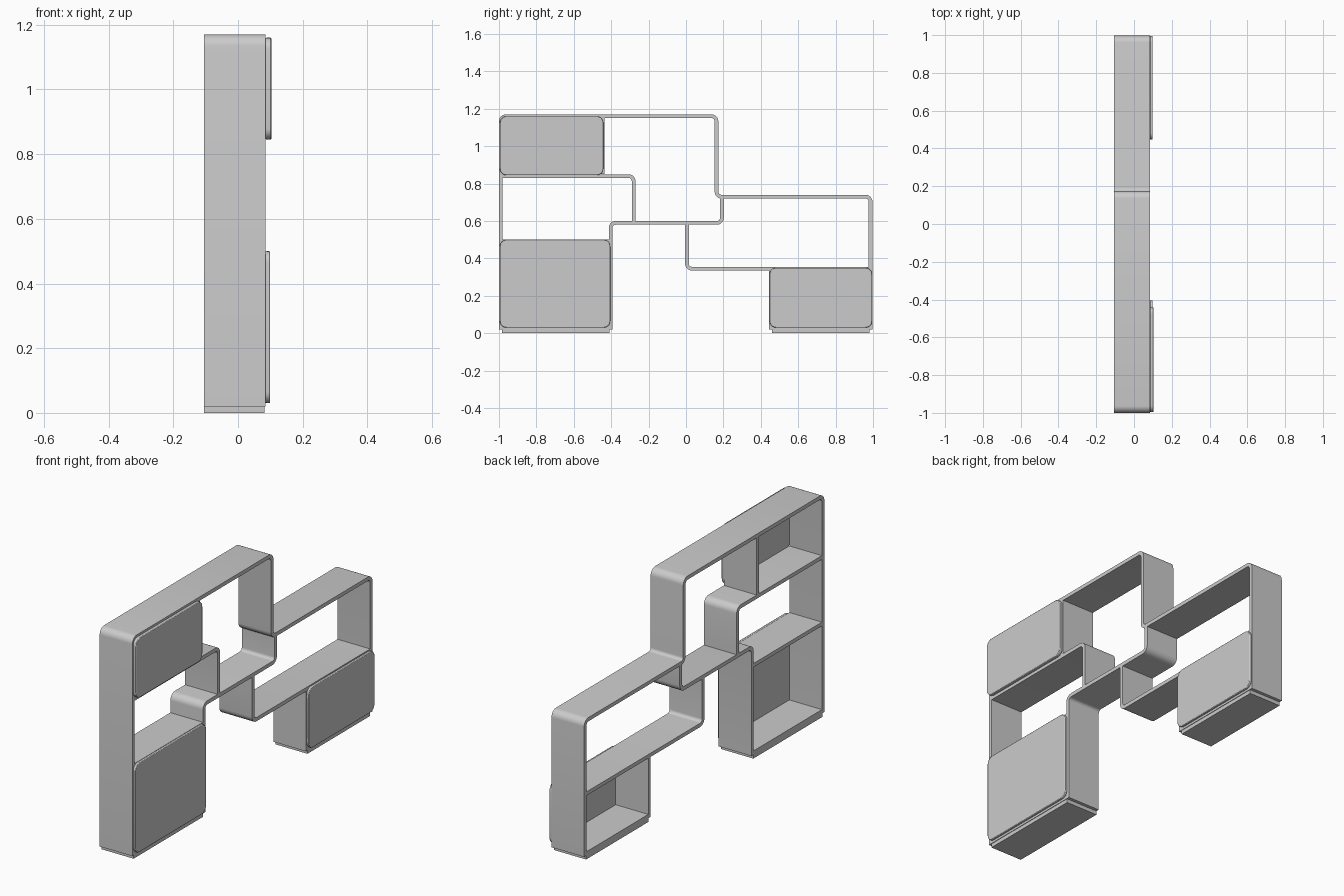
import bpy, bmesh, math
from mathutils import Vector

cube = bpy.data.objects.get("Cube")
if cube:
    bpy.data.objects.remove(cube, do_unlink=True)

BACK, FRONT, T = -0.105, 0.085, 0.02

grey = bpy.data.materials.new("matte grey")
grey.use_nodes = True
grey.diffuse_color = (0.6, 0.6, 0.6, 1)
grey.node_tree.nodes["Principled BSDF"].inputs["Base Color"].default_value = (0.6, 0.6, 0.6, 1)


def rounded(points, radius, closed=False, steps=6):
    """Replace the corners of a (y, z) path with arcs."""
    pts = [Vector(p) for p in points]
    n, out = len(pts), []
    for i, p in enumerate(pts):
        if not closed and i in (0, n - 1):
            out.append(p)
            continue
        a = (pts[i - 1] - p).normalized() * radius
        b = (pts[(i + 1) % n] - p).normalized() * radius
        centre = p + a + b
        for k in range(steps + 1):
            ang = k / steps * math.pi / 2
            out.append(centre - b * math.cos(ang) - a * math.sin(ang))
    return out


def extrude(name, outline, x0, x1, bevel=0):
    """Solid made from a (y, z) outline, extruded along x."""
    bm = bmesh.new()
    face = bm.faces.new([bm.verts.new((x0, p.x, p.y)) for p in outline])
    new = bmesh.ops.extrude_face_region(bm, geom=[face])["geom"]
    bmesh.ops.translate(bm, vec=(x1 - x0, 0, 0),
                        verts=[v for v in new if isinstance(v, bmesh.types.BMVert)])
    bmesh.ops.recalc_face_normals(bm, faces=bm.faces)
    mesh = bpy.data.meshes.new(name)
    bm.to_mesh(mesh)
    bm.free()
    mesh.materials.append(grey)
    obj = bpy.data.objects.new(name, mesh)
    bpy.context.collection.objects.link(obj)
    if bevel:
        mod = obj.modifiers.new("soft edge", "BEVEL")
        mod.width, mod.segments = bevel, 2
        mod.limit_method, mod.angle_limit = "ANGLE", math.radians(60)
    bpy.ops.object.select_all(action="DESELECT")
    obj.select_set(True)
    bpy.context.view_layer.objects.active = obj
    bpy.ops.object.shade_smooth_by_angle(angle=math.radians(30))
    return obj


def board(name, points, radius=0.027):
    """Bent board of constant thickness following a centre line."""
    path = rounded(points, radius)
    left, right = [], []
    for i, p in enumerate(path):
        d0 = (p - path[max(i - 1, 0)]).normalized()
        d1 = (path[min(i + 1, len(path) - 1)] - p).normalized()
        d = (d0 + d1).normalized()
        side = Vector((-d.y, d.x)) * T / 2
        left.append(p + side)
        right.append(p - side)
    return extrude(name, left + right[::-1], BACK, FRONT)


def box(y0, y1, z0, z1):
    return [Vector(p) for p in ((y0, z0), (y1, z0), (y1, z1), (y0, z1))]


# Bent boards forming the stepped frame
board("outer_frame", [(-0.99, 0.02), (-0.99, 1.16), (0.163, 1.16),
                      (0.163, 0.73), (0.987, 0.73), (0.987, 0.02)])
board("upper_shelf", [(-0.98, 0.84), (-0.28, 0.84), (-0.28, 0.6)])
board("middle_shelf", [(-0.403, 0.02), (-0.403, 0.59), (0.192, 0.59), (0.192, 0.72)])
board("lower_shelf", [(0.005, 0.58), (0.005, 0.345), (0.977, 0.345)])

# Straight dividers and cabinet panels
board("upper_cabinet_side", [(-0.447, 0.85), (-0.447, 1.15)])
board("small_cabinet_side", [(0.453, 0.02), (0.453, 0.335)])
board("large_cabinet_top", [(-0.98, 0.49), (-0.413, 0.49)])
board("large_cabinet_floor", [(-0.98, 0.03), (-0.413, 0.03)])
board("small_cabinet_floor", [(0.463, 0.03), (0.977, 0.03)])

# Recessed plinths
extrude("large_plinth", box(-0.985, -0.41, 0, 0.02), BACK, FRONT - 0.003)
extrude("small_plinth", box(0.46, 0.98, 0, 0.02), BACK, FRONT - 0.003)

# Doors with rounded corners
for name, y0, y1, z0, z1, x1 in (
        ("upper_door", -0.995, -0.442, 0.845, 1.16, 0.103),
        ("large_door", -0.995, -0.405, 0.03, 0.5, 0.099),
        ("small_door", 0.447, 0.995, 0.03, 0.35, 0.099)):
    outline = rounded([tuple(p) for p in box(y0, y1, z0, z1)], 0.035, closed=True)
    extrude(name, outline, FRONT, x1, bevel=0.003)
